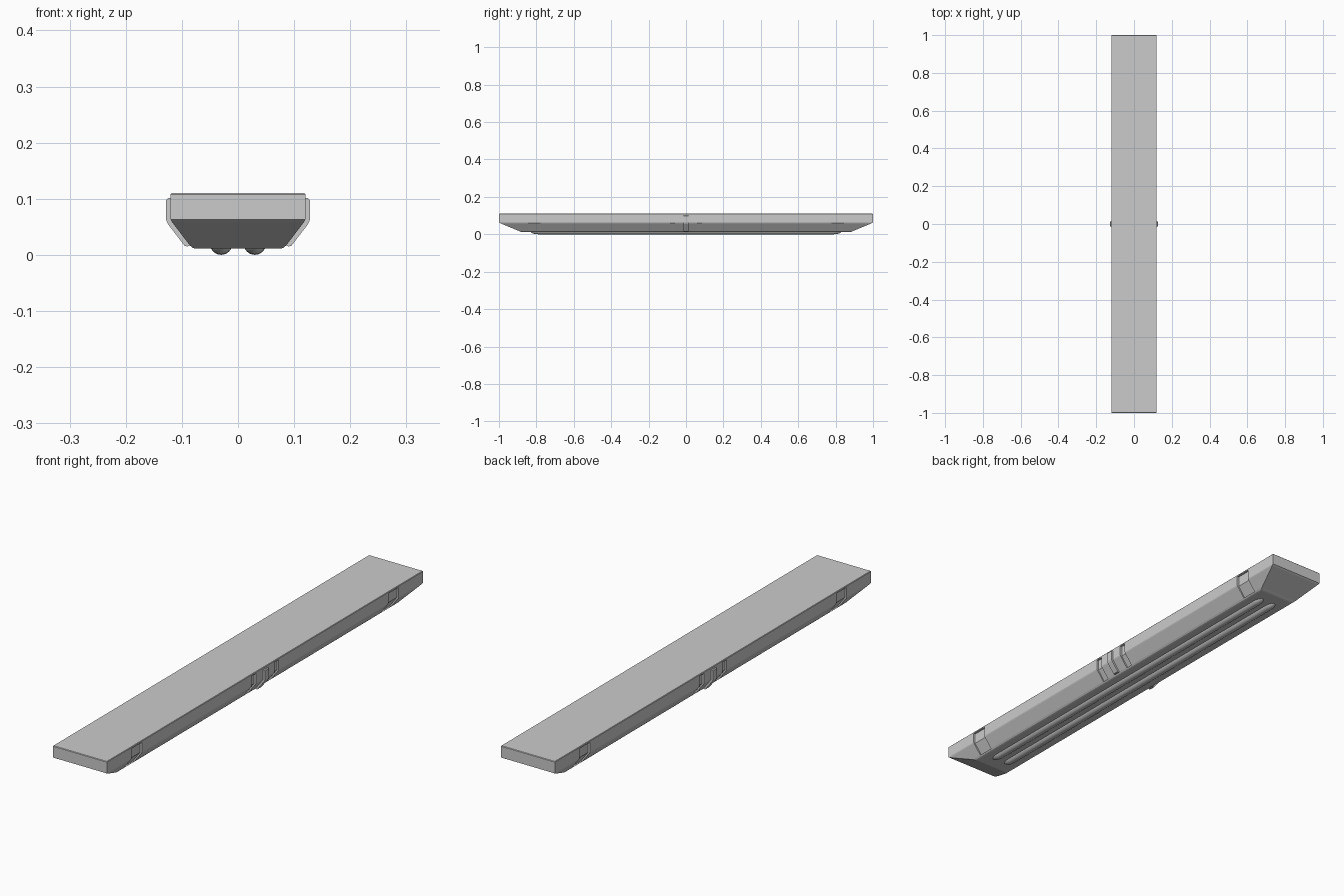
import bpy, bmesh, math

if "Cube" in bpy.data.objects:
    bpy.data.objects.remove(bpy.data.objects["Cube"])


def new_object(name, bm):
    bmesh.ops.recalc_face_normals(bm, faces=bm.faces)
    mesh = bpy.data.meshes.new(name)
    bm.to_mesh(mesh)
    bm.free()
    obj = bpy.data.objects.new(name, mesh)
    bpy.context.collection.objects.link(obj)
    return obj


def loft(bm, rings):
    """Skin closed rings of points and cap both ends."""
    loops = [[bm.verts.new(p) for p in ring] for ring in rings]
    n = len(loops[0])
    for a, b in zip(loops, loops[1:]):
        for i in range(n):
            bm.faces.new((a[i], a[(i + 1) % n], b[(i + 1) % n], b[i]))
    bm.faces.new(loops[0])
    bm.faces.new(loops[-1])


def prism(bm, profile, y0, y1, side):
    """Extrude an x-z profile along y, on the left or right side."""
    loft(bm, [[(side * x, y, z) for x, z in profile] for y in (y0, y1)])


def smooth(obj):
    bpy.ops.object.select_all(action='DESELECT')
    obj.select_set(True)
    bpy.context.view_layer.objects.active = obj
    bpy.ops.object.shade_smooth_by_angle(angle=math.radians(35))


# Housing: stacked rectangles (half width, half length, height)
levels = [(0.075, 0.875, 0.011), (0.081, 0.882, 0.0125), (0.086, 0.892, 0.017),
          (0.118, 0.993, 0.059), (0.120, 1.0, 0.063),
          (0.120, 1.0, 0.108), (0.118, 0.998, 0.110)]
bm = bmesh.new()
loft(bm, [[(sx * w, sy * l, z) for sx, sy in ((-1, -1), (1, -1), (1, 1), (-1, 1))]
          for w, l, z in levels])
housing = new_object("lamp_housing", bm)

# Shallow bracket recesses along both sides
recess = [(0.112, 0.103), (0.15, 0.103), (0.15, 0.017), (0.079, 0.017), (0.112, 0.061)]
bm = bmesh.new()
for side in (-1, 1):
    for centre, width in ((-0.812, 0.066), (-0.072, 0.028), (0.072, 0.028), (0.812, 0.066)):
        prism(bm, recess, centre - width / 2, centre + width / 2, side)
cutter = new_object("recess_cutter", bm)
cutter.hide_render = True
mod = housing.modifiers.new("recesses", 'BOOLEAN')
mod.operation = 'DIFFERENCE'
mod.solver = 'EXACT'
mod.object = cutter
bpy.context.view_layer.objects.active = housing
bpy.ops.object.modifier_apply(modifier=mod.name)
bpy.data.objects.remove(cutter)

# Centre latches wrapping the sides
latch = [(0.116, 0.101), (0.125, 0.101), (0.128, 0.098), (0.128, 0.062),
         (0.125, 0.055), (0.095, 0.016), (0.090, 0.015), (0.084, 0.018), (0.116, 0.060)]
for side, label in ((-1, "left"), (1, "right")):
    bm = bmesh.new()
    prism(bm, latch, -0.013, 0.013, side)
    new_object(label + "_latch", bm)

# Two light tubes with rounded ends
radius, straight, tip, seg = 0.02, 0.79, 0.045, 24
half = [(radius * math.cos(math.radians(a)), straight + tip * math.sin(math.radians(a)))
        for a in (0, 20, 40, 60, 75, 87)]
stations = [(r, -y) for r, y in reversed(half)] + half
for side, label in ((-1, "left"), (1, "right")):
    bm = bmesh.new()
    loft(bm, [[(side * 0.03 + r * math.cos(2 * math.pi * i / seg), y,
                radius + r * math.sin(2 * math.pi * i / seg)) for i in range(seg)]
              for r, y in stations])
    smooth(new_object(label + "_light_tube", bm))
